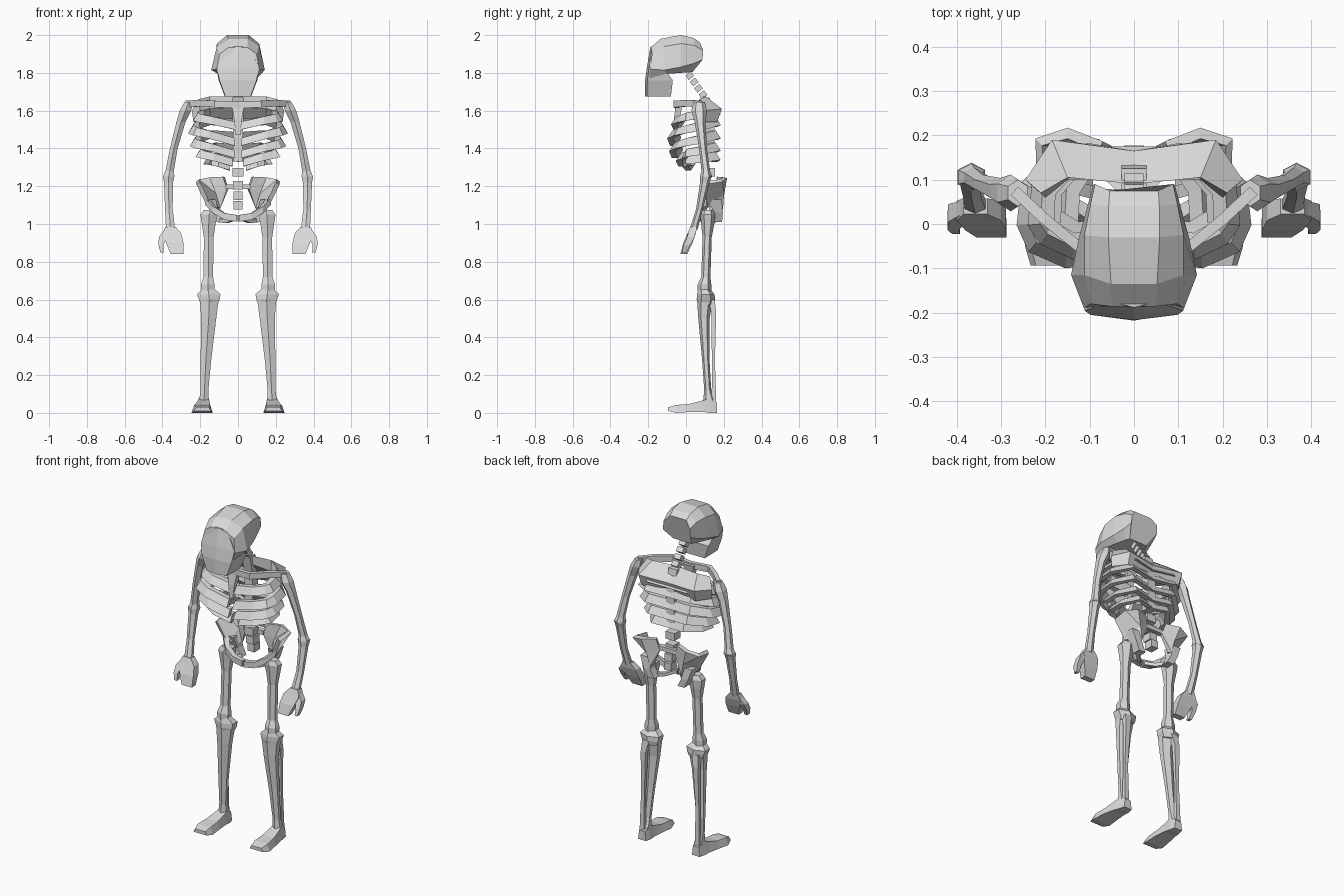
import bpy, bmesh, math
from mathutils import Vector, Matrix

bone = bpy.data.materials.new("bone_grey")
bone.diffuse_color = (0.7, 0.7, 0.7, 1)


def finish(name, bm, mirror=False):
    bmesh.ops.recalc_face_normals(bm, faces=bm.faces)
    me = bpy.data.meshes.new(name)
    bm.to_mesh(me)
    bm.free()
    me.materials.append(bone)
    ob = bpy.data.objects.new(name, me)
    bpy.context.collection.objects.link(ob)
    if mirror:
        ob.modifiers.new("mirror", 'MIRROR').use_mirror_merge = False
    return ob


def loft(name, rings, mirror=False):
    """Skin closed rings of equal length and cap both ends."""
    bm = bmesh.new()
    vs = [[bm.verts.new(p) for p in r] for r in rings]
    n = len(vs[0])
    for a, b in zip(vs, vs[1:]):
        for i in range(n):
            j = (i + 1) % n
            bm.faces.new((a[i], a[j], b[j], b[i]))
    bm.faces.new(vs[0])
    bm.faces.new(vs[-1])
    return finish(name, bm, mirror)


def limb(name, secs, n=6, mirror=True):
    """Upright bone: sections are x, y, z, half width, half depth."""
    k = 1 / math.cos(math.pi / n)
    rings = []
    for x, y, z, w, d in secs:
        ang = [(i + 0.5) * 2 * math.pi / n for i in range(n)]
        rings.append([(x + w * k * math.cos(a), y + d * k * math.sin(a), z) for a in ang])
    return loft(name, rings, mirror)


def band(name, path, t, h, lean=0.0, mirror=True):
    """Curved flat bone along a path; lean is how far its top edge tips inward."""
    pts = [Vector(p) for p in path]
    rings = []
    for i, p in enumerate(pts):
        d = pts[min(i + 1, len(pts) - 1)] - pts[max(i - 1, 0)]
        s = Vector((d.y, -d.x, 0)).normalized()
        if i == 0 and abs(p.x) < 1e-6:
            s = Vector((0, -1, 0))
        side, up = s * t / 2, Vector((0, 0, h / 2)) + s * lean
        rings.append([p + side + up, p - side + up, p - side - up, p + side - up])
    return loft(name, rings, mirror)


def block(name, loc, size, tilt=0):
    bm = bmesh.new()
    bmesh.ops.create_cube(bm, size=1)
    bm.transform(Matrix.Translation(loc) @ Matrix.Rotation(tilt, 4, 'X')
                 @ Matrix.Diagonal((*size, 1)))
    return finish(name, bm)


def sym(half):
    return half + [(-x, y, z) for x, y, z in reversed(half)]


# Skull: faceted cranium from back to face
loft("cranium", [
    sym([(.055, .075, 1.96), (.088, .09, 1.92), (.092, .088, 1.87), (.06, .035, 1.805)]),
    sym([(.057, .04, 1.985), (.098, .045, 1.945), (.105, .04, 1.85), (.07, .015, 1.803)]),
    sym([(.058, -.03, 2.0), (.112, -.025, 1.955), (.124, -.03, 1.83), (.085, -.03, 1.80)]),
    sym([(.052, -.135, 1.98), (.112, -.115, 1.94), (.142, -.115, 1.815), (.105, -.10, 1.795)]),
    sym([(.05, -.186, 1.935), (.098, -.18, 1.90), (.113, -.19, 1.82), (.10, -.195, 1.77)]),
])

# Face plate with a soft centre ridge, and jaw below
loft("face_and_jaw", [
    [(-w, f + .012, z), (0, f, z), (w, f + .012, z), (w * 1.04, b, z), (-w * 1.04, b, z)]
    for w, f, b, z in ((.05, -.188, -.13, 1.94), (.112, -.207, -.12, 1.83),
                       (.098, -.217, -.07, 1.76), (.067, -.218, -.08, 1.675))])

# Neck, chest and lumbar vertebrae
for y, z in ((.02, 1.785), (.043, 1.752), (.066, 1.718), (.09, 1.685)):
    block("neck_vertebra", (0, y, z), (.042, .036, .03), math.radians(38))
limb("chest_spine", [(0, .10, 1.67, .028, .025), (0, .125, 1.55, .028, .025),
                     (0, .125, 1.33, .025, .025)], 4, False)
for y, z, w in ((.125, 1.275, .06), (.13, 1.205, .055), (.14, 1.15, .05), (.15, 1.10, .045)):
    block("lumbar_vertebra", (0, y, z), (w, .055, .045))

# Shoulder blades: broad sloping yoke across the upper back
loft("shoulder_blade", [
    [(0, .09, 1.675), (0, .165, 1.60), (0, .15, 1.56), (0, .10, 1.62)],
    [(.15, .105, 1.675), (.185, .19, 1.61), (.18, .165, 1.54), (.15, .10, 1.61)],
    [(.21, .07, 1.66), (.245, .10, 1.60), (.235, .09, 1.54), (.20, .06, 1.60)],
], True)

# Collar bones and breastbone
band("collar_bone", [(0, -.045, 1.63), (.12, -.055, 1.635), (.20, .01, 1.64), (.27, .075, 1.635)], .025, .035)
limb("breastbone", [(0, -.035, 1.64, .035, .018), (0, -.05, 1.55, .02, .015),
                    (0, -.055, 1.47, .012, .012)], 4, False)

# Ribs: spine height, drop towards the front, width, front reach, front gap
for z, drop, w, front, gap in ((1.60, .08, .21, -.05, .015), (1.545, .11, .235, -.07, .02),
                               (1.475, .105, .225, -.06, .02), (1.41, .085, .195, -.025, .03),
                               (1.36, .055, .155, .01, .05)):
    band("rib", [(0, .135, z - .01), (w * .62, .155, z), (w * .97, .08, z - drop * .25),
                 (w, .0, z - drop * .4), (w * .93, front + .03, z - drop * .5),
                 (w * .65, front, z - drop * .65), (gap, front + .015, z - drop)], .032, .042, .014)

# Pelvis: flared wings
bm = bmesh.new()
v = [bm.verts.new(p) for p in (
    (.075, .175, 1.25), (.15, .205, 1.245), (.215, .185, 1.23), (.21, .09, 1.215),
    (.055, .165, 1.185), (.12, .19, 1.16), (.155, .11, 1.10), (.10, .185, 1.08))]
for f in ((0, 1, 5, 4), (1, 2, 5), (2, 3, 6, 5), (4, 5, 7), (5, 6, 7)):
    bm.faces.new([v[i] for i in f])
wing = finish("pelvis_wing", bm)
sol = wing.modifiers.new("thickness", 'SOLIDIFY')
sol.thickness, sol.offset = .025, 0
wing.modifiers.new("mirror", 'MIRROR').use_mirror_merge = False
# Sacrum bar, pubic arch and seat bones
block("sacrum", (0, .16, 1.197), (.13, .03, .025))
band("pubic_arch", [(.165, .12, 1.12), (.125, .08, 1.075), (.07, .065, 1.04), (.005, .06, 1.03)], .03, .035)
limb("seat_bone", [(.145, .155, 1.13, .028, .035), (.125, .17, 1.06, .022, .025),
                   (.10, .165, 1.01, .022, .026)], 4)
band("seat_branch", [(.105, .16, 1.02), (.06, .11, 1.015), (.015, .065, 1.03)], .02, .02)

# Legs
limb("thigh_bone", [(.145, .115, 1.075, .035, .028), (.153, .115, 1.05, .046, .034),
                    (.155, .115, 1.0, .036, .03), (.155, .112, .93, .026, .021),
                    (.157, .105, .72, .025, .021), (.16, .098, .68, .036, .031),
                    (.16, .098, .645, .034, .031)])
limb("knee", [(.157, .095, .66, .03, .025), (.155, .105, .628, .062, .04),
              (.152, .105, .60, .055, .042), (.152, .105, .575, .045, .038)])
limb("shin_bone", [(.152, .10, .60, .05, .036), (.155, .095, .50, .04, .026),
                   (.17, .105, .28, .028, .017), (.178, .115, .12, .021, .016),
                   (.18, .125, .06, .026, .03)])
limb("calf_bone", [(.165, .135, .60, .022, .016), (.175, .147, .53, .016, .013),
                   (.182, .145, .28, .011, .008), (.184, .148, .06, .014, .012)], 4)

# Feet: rings run from heel to toe
loft("foot", [[(x - w, y, b), (x + w, y, b), (x + w * .75, y, h), (x - w * .75, y, h)]
              for x, y, w, b, h in ((.18, .163, .026, 0, .055), (.18, .13, .034, 0, .08),
                                    (.183, .09, .04, .005, .066), (.187, .02, .05, .005, .048),
                                    (.19, -.05, .056, 0, .042), (.188, -.094, .045, .01, .03))], True)

# Arms
limb("upper_arm", [(.262, .07, 1.645, .022, .026), (.278, .07, 1.60, .03, .036),
                   (.302, .075, 1.54, .024, .025), (.34, .09, 1.40, .02, .018),
                   (.362, .105, 1.28, .022, .02), (.367, .106, 1.25, .031, .028)])
limb("forearm", [(.367, .106, 1.255, .031, .028), (.368, .10, 1.22, .024, .022),
                 (.366, .072, 1.08, .02, .016), (.357, .04, .97, .024, .018)])

# Hands: palm with joined fingers plus a separate outer finger
limb("palm", [(.358, .04, .985, .027, .018), (.35, .03, .95, .05, .022),
              (.335, .01, .90, .046, .024), (.322, -.012, .84, .034, .018)], 4)
limb("outer_finger", [(.37, .035, .965, .024, .016), (.398, .025, .93, .021, .02),
                      (.408, .005, .89, .013, .018), (.402, -.01, .85, .009, .012)], 4)
